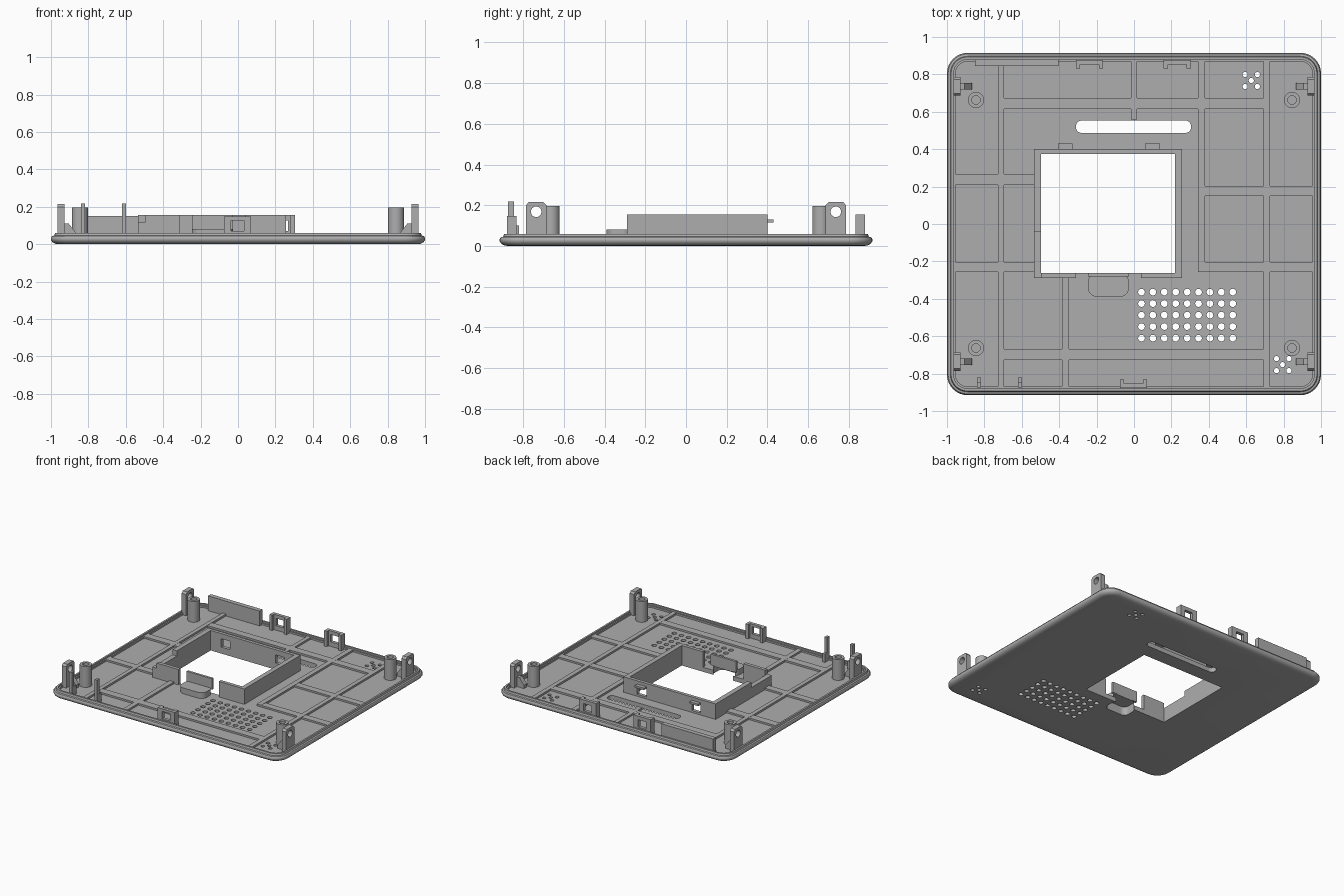
import bpy, bmesh, math
from mathutils import Matrix

if "Cube" in bpy.data.objects:
    bpy.data.objects.remove(bpy.data.objects["Cube"])

grey = bpy.data.materials.new("grey plastic")
grey.diffuse_color = (0.42, 0.42, 0.42, 1)
grey.use_nodes = True
grey.node_tree.nodes["Principled BSDF"].inputs["Base Color"].default_value = grey.diffuse_color
FLOOR, RIB, WALL = 0.035, 0.05, 0.155


def finish(name, bm, smooth=False):
    bmesh.ops.recalc_face_normals(bm, faces=bm.faces)
    me = bpy.data.meshes.new(name)
    bm.to_mesh(me)
    bm.free()
    ob = bpy.data.objects.new(name, me)
    bpy.context.collection.objects.link(ob)
    me.materials.append(grey)
    if smooth:
        bpy.context.view_layer.objects.active = ob
        ob.select_set(True)
        bpy.ops.object.shade_smooth_by_angle(angle=math.radians(35))
        ob.select_set(False)
    return ob


def add_box(bm, x0, x1, y0, y1, z0, z1):
    m = Matrix.Translation(((x0 + x1) / 2, (y0 + y1) / 2, (z0 + z1) / 2))
    m = m @ Matrix.Diagonal((x1 - x0, y1 - y0, z1 - z0, 1))
    bmesh.ops.create_cube(bm, size=1, matrix=m)


def add_cyl(bm, x, y, z0, z1, r, n=24):
    bmesh.ops.create_cone(bm, cap_ends=True, segments=n, radius1=r, radius2=r,
                          depth=z1 - z0, matrix=Matrix.Translation((x, y, (z0 + z1) / 2)))


def boxes(name, *dims):
    bm = bmesh.new()
    for d in dims:
        add_box(bm, *d)
    return finish(name, bm)


def outline(x0, x1, y0, y1, r, z, n=8):
    pts = []
    for i, (cx, cy) in enumerate(((x1 - r, y1 - r), (x0 + r, y1 - r), (x0 + r, y0 + r), (x1 - r, y0 + r))):
        for k in range(n + 1):
            a = math.pi / 2 * (i + k / n)
            pts.append((cx + r * math.cos(a), cy + r * math.sin(a), z))
    return pts


def add_loft(bm, loops):
    rings = [[bm.verts.new(p) for p in loop] for loop in loops]
    for a, b in zip(rings, rings[1:]):
        for i in range(len(a)):
            j = (i + 1) % len(a)
            bm.faces.new((a[i], a[j], b[j], b[i]))
    bm.faces.new(rings[0])
    bm.faces.new(rings[-1])


def cut(ob, bm):
    cutter = finish("cutter", bm)
    cutter.hide_render = True
    mod = ob.modifiers.new("cut", 'BOOLEAN')
    mod.operation, mod.solver, mod.object = 'DIFFERENCE', 'EXACT', cutter
    bpy.context.view_layer.objects.active = ob
    bpy.ops.object.modifier_apply(modifier=mod.name)
    bpy.data.objects.remove(cutter)


# Tray: rounded edge, small step, thin lip, recessed floor (inset, height)
profile = [(0.04, 0), (0.022, 0.003), (0.008, 0.011), (0, 0.023), (0, 0.034), (0.006, 0.043),
           (0.018, 0.046), (0.022, 0.06), (0.036, 0.06), (0.036, 0.048), (0.046, 0.048), (0.046, FLOOR)]
bm = bmesh.new()
add_loft(bm, [outline(-1 + i, 1 - i, -0.915 + i, 0.915 - i, 0.11 - i, z) for i, z in profile])
tray = finish("tray", bm, True)

# Openings: window, slot, finger notch, speaker grid, corner vents
bm = bmesh.new()
add_box(bm, -0.497, 0.22, -0.262, 0.374, -0.1, 0.1)
add_loft(bm, [outline(-0.31, 0.305, 0.487, 0.553, 0.03, z) for z in (-0.1, 0.1)])
for i in range(9):
    for j in range(5):
        add_cyl(bm, 0.04 + i * 0.061, -0.364 - j * 0.0615, -0.1, 0.1, 0.018, 16)
for cx, cy in ((0.627, 0.767), (0.795, -0.752)):
    for dx, dy in ((0, 0), (1, 1), (1, -1), (-1, 1), (-1, -1)):
        add_cyl(bm, cx + dx * 0.033, cy + dy * 0.032, -0.1, 0.1, 0.014, 16)
cut(tray, bm)
bm = bmesh.new()
add_loft(bm, [outline(-0.232, -0.041, -0.375, -0.25, 0.04, z) for z in (-0.1, 0.1)])
cut(tray, bm)

# Stiffening ribs on the floor
X, Y = 0.955, 0.87
rib_plan = [(-0.727, -0.695, -Y, Y), (0.693, 0.727, -Y, Y), (0.342, 0.38, -0.257, Y),
            (-0.016, 0.016, 0.56, Y), (-0.385, -0.348, -Y, -0.28),
            (-0.71, 0.71, 0.615, 0.674), (-0.71, 0.71, -0.727, -0.668),
            (-X, -0.52, 0.209, 0.267), (-X, -0.52, -0.257, -0.203),
            (0.36, X, 0.15, 0.203), (0.36, X, -0.257, -0.203)]
for k, (x0, x1, y0, y1) in enumerate(rib_plan):
    boxes("floor_rib", (x0, x1, y0, y1, FLOOR - 0.01, RIB - 0.0002 * k))

# Window frame walls, with two low windows in the back wall
Z0 = FLOOR - 0.005
boxes("frame_right_wall", (0.22, 0.257, -0.289, 0.4, Z0, WALL))
boxes("frame_left_wall", (-0.535, -0.497, -0.04, 0.4, Z0, WALL), (-0.535, -0.497, -0.289, -0.04, Z0, 0.115))
boxes("frame_front_wall", (-0.497, -0.31, -0.289, -0.262, Z0, WALL), (0.037, 0.22, -0.289, -0.262, Z0, WALL))
back = boxes("frame_back_wall", (-0.497, 0.22, 0.374, 0.4, Z0, WALL))
bm = bmesh.new()
for x0, x1 in ((-0.406, -0.33), (0.06, 0.14)):
    add_box(bm, x0, x1, 0.3, 0.5, 0.05, 0.115)
    boxes("frame_back_tab", (x0, x1, 0.399, 0.43, 0.115, 0.13))
cut(back, bm)

# Finger scoop with upright tab
bm = bmesh.new()
add_loft(bm, [outline(-0.246, -0.027, -0.39, -0.262, 0.05, z) for z in (0.02, 0.08)])
scoop = finish("finger_scoop", bm)
bm = bmesh.new()
add_loft(bm, [outline(-0.232, -0.041, -0.375, -0.25, 0.04, z) for z in (-0.1, 0.066)])
cut(scoop, bm)
boxes("finger_tab", (-0.246, -0.027, -0.28, -0.262, 0.07, WALL))

# Corner screw bosses and side latch posts
for sx in (-1, 1):
    for sy in (-1, 1):
        bm = bmesh.new()
        add_cyl(bm, sx * 0.845, sy * 0.663, Z0, 0.197, 0.043, 32)
        boss = finish("screw_boss", bm)
        bm = bmesh.new()
        add_cyl(bm, sx * 0.845, sy * 0.663, 0.06, 0.3, 0.023)
        cut(boss, bm)
        boss.select_set(True)
        bpy.ops.object.shade_smooth_by_angle(angle=math.radians(35))
        boss.select_set(False)

        # post profile in the side plane with clipped top corners
        yc = sy * 0.736
        side = [(-0.05, Z0), (0.05, Z0), (0.05, 0.2), (0.037, 0.215), (-0.037, 0.215), (-0.05, 0.2)]
        bm = bmesh.new()
        add_loft(bm, [[(sx * x, yc + y, z) for y, z in side] for x in (0.927, 0.965)])
        post = finish("latch_post", bm)
        bm = bmesh.new()
        bmesh.ops.create_cone(bm, cap_ends=True, segments=24, radius1=0.026, radius2=0.026, depth=0.3,
                              matrix=Matrix.Translation((sx * 0.945, yc, 0.168)) @ Matrix.Rotation(math.pi / 2, 4, 'Y'))
        cut(post, bm)
        gusset = [(0.93, Z0), (0.866, Z0), (0.866, 0.06), (0.905, 0.11), (0.93, 0.11)]
        bm = bmesh.new()
        add_loft(bm, [[(sx * x, yc + d, z) for x, z in gusset] for d in (-0.018, 0.018)])
        finish("latch_gusset", bm)

# Edge clips: plate with a square window and two side flanges
for xc, s, top in ((-0.003, -1, 0.147), (-0.238, 1, WALL), (0.232, 1, WALL)):
    ya, yb, yc = sorted((s * 0.853, s * 0.878)), sorted((s * 0.832, s * 0.855)), xc
    boxes("edge_clip",
          (xc - 0.073, xc - 0.034, *ya, Z0, top), (xc + 0.034, xc + 0.073, *ya, Z0, top),
          (xc - 0.034, xc + 0.034, *ya, Z0, 0.07), (xc - 0.034, xc + 0.034, *ya, 0.127, top),
          (xc - 0.073, xc - 0.05, *yb, Z0, top), (xc + 0.05, xc + 0.073, *yb, Z0, top))

# Back guard wall and thin locating pins
boxes("back_guard", (-0.85, -0.405, 0.845, 0.88, Z0, 0.15))
for x in (-0.828, -0.61):
    boxes("locating_pin", (x - 0.011, x + 0.011, -0.875, -0.845, Z0, 0.218),
          (x - 0.011, x + 0.011, -0.846, -0.82, Z0, 0.1))
